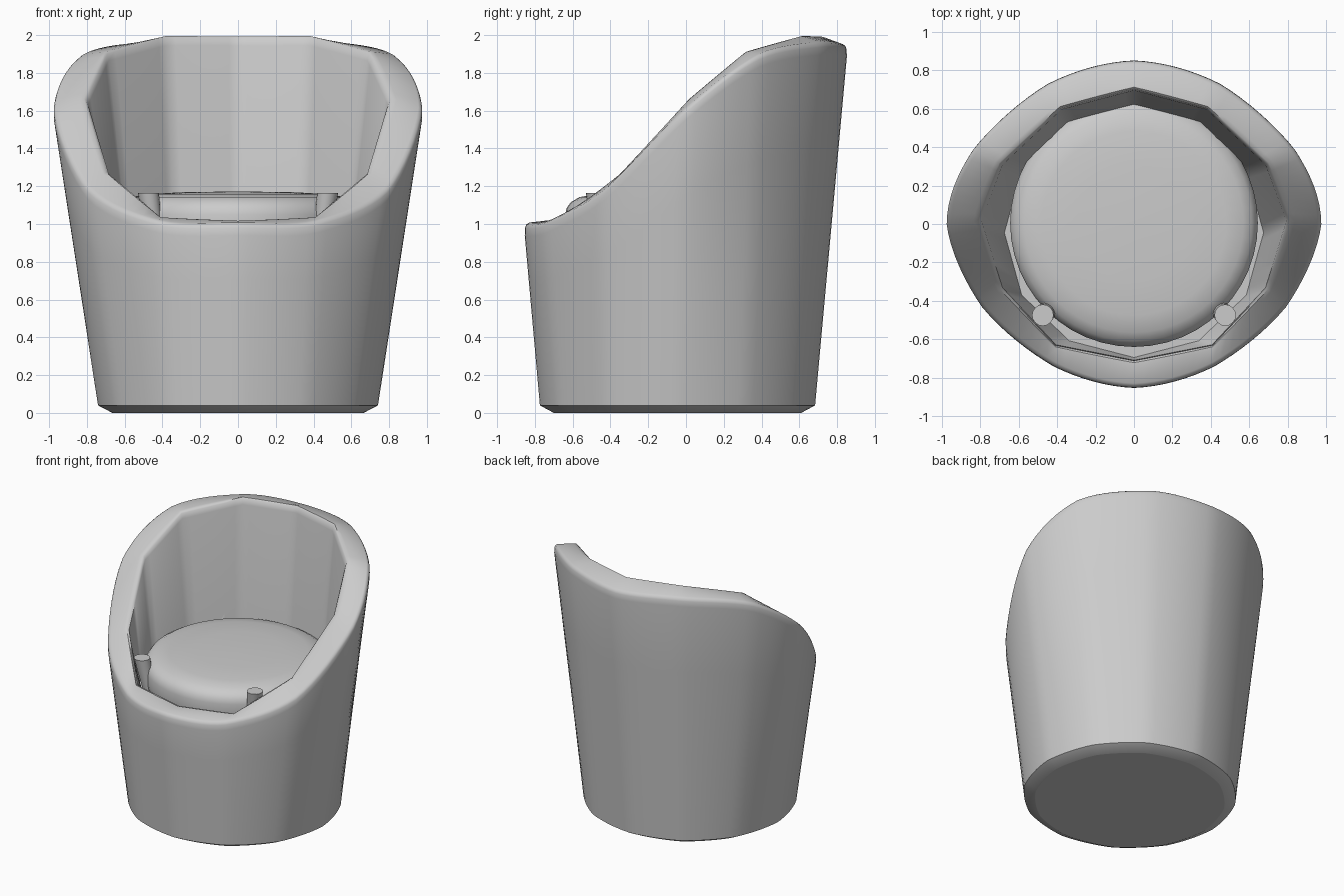
import bpy, bmesh, math
from mathutils import Vector

cube = bpy.data.objects.get("Cube")
if cube:
    bpy.data.objects.remove(cube)

# One plain grey for every part
grey = bpy.data.materials.new("plain grey")
grey.use_nodes = True
colour = (0.6, 0.6, 0.6, 1)
grey.diffuse_color = colour
grey.node_tree.nodes["Principled BSDF"].inputs["Base Color"].default_value = colour

PANELS, SUB = 12, 8
COLS = PANELS * SUB


def finish(bm, name, angle):
    bmesh.ops.recalc_face_normals(bm, faces=bm.faces)
    mesh = bpy.data.meshes.new(name)
    bm.to_mesh(mesh)
    bm.free()
    mesh.materials.append(grey)
    ob = bpy.data.objects.new(name, mesh)
    bpy.context.collection.objects.link(ob)
    bpy.ops.object.select_all(action="DESELECT")
    ob.select_set(True)
    bpy.context.view_layer.objects.active = ob
    bpy.ops.object.shade_smooth_by_angle(angle=math.radians(angle))


def loft(name, rings, angle):
    """Skin closed rings of equal length and cap both ends."""
    bm = bmesh.new()
    loops = [[bm.verts.new(p) for p in ring] for ring in rings]
    for low, high in zip(loops, loops[1:]):
        n = len(low)
        for i in range(n):
            j = (i + 1) % n
            bm.faces.new((low[i], low[j], high[j], high[i]))
    bm.faces.new(loops[0])
    bm.faces.new(loops[-1])
    finish(bm, name, angle)


def around(half):
    """Mirror half a turn of corner points to the whole turn."""
    points = [Vector(p) for p in half]
    return points + [Vector((-p.x, *p[1:])) for p in points[-2:0:-1]]


def oval(rx, ry, cy, z):
    """Corner points on an oval, starting at the front."""
    return [Vector((rx * math.sin(math.tau * k / PANELS),
                    cy - ry * math.cos(math.tau * k / PANELS), z)) for k in range(PANELS)]


def faceted(points):
    """Straight panels between the corner points."""
    return [points[k].lerp(points[(k + 1) % PANELS], s / SUB)
            for k in range(PANELS) for s in range(SUB)]


def curved(points):
    """Smooth closed curve through the corner points."""
    ring = []
    for k in range(PANELS):
        a, b, c, d = (points[(k + o) % PANELS] for o in (-1, 0, 1, 2))
        for s in range(SUB):
            t = s / SUB
            ring.append(b + 0.5 * t * (c - a + t * (2*a - 5*b + 4*c - d
                                                    + t * (3*(b - c) + d - a))))
    return ring


def blend(one, two, share):
    return [p.lerp(q, share) for p, q in zip(one, two)]


# Shell corners, front to back: foot, top of the outer wall, crest of the rim's inner side
foot = oval(0.735, 0.725, -0.045, 0)
rim_outer = around([(0, -.86, 1.01), (.42, -.748, 1.022), (.80, -.435, 1.195), (.985, 0, 1.62),
                    (.845, .39, 1.90), (.452, .735, 1.968), (0, .858, 1.955)])
rim_inner = around([(0, -.71, 1.02), (.41, -.63, 1.04), (.69, -.33, 1.285), (.80, .02, 1.67),
                    (.69, .31, 1.915), (.38, .60, 2.0), (0, .70, 2.0)])
low = blend(faceted(foot), curved(foot), 0.75)
high = blend(faceted(rim_outer), curved(rim_outer), 0.85)


def wall_ring(part, lift=0, inset=0):
    """Ring at a share of the rim height, then lifted along the wall and inset."""
    ring = []
    for p, q in zip(low, high):
        point = p.lerp(q, part + lift / q.z)
        ring.append(point - Vector((point.x, point.y, 0)).normalized() * inset)
    return ring


rings = [wall_ring(0, 0, 0.075), wall_ring(0, 0, 0.07), wall_ring(0, 0.04)]
rings += [wall_ring(part) for part in (0.35, 0.7)]
rings += [wall_ring(1, -drop, inset)
          for drop, inset in ((0.07, 0), (0.03, 0.005), (0.012, 0.014), (0.002, 0.03))]
edge, floor = faceted(rim_inner), faceted(oval(0.675, 0.65, -0.045, 0.9))
rings.append(blend(edge, rings[-1], 0.25))
rings += [blend([e - Vector((0, 0, drop)) for e in edge], rings[-1], share)
          for drop, share in ((0.004, 0.4), (0.015, 0.1))]
rings.append(blend(edge, floor, 0.05))
rings.append(floor)
loft("chair_shell", rings, 45)

# Round seat cushion
profile = [(.60, .88), (.635, .92), (.645, .97), (.645, 1.05), (.637, 1.085), (.615, 1.115),
           (.57, 1.142), (.48, 1.158), (.3, 1.168), (.05, 1.172)]
loft("seat_cushion",
     [[Vector((r * math.sin(math.tau * i / 48), 0.005 - r * math.cos(math.tau * i / 48), z))
       for i in range(48)] for r, z in profile], 40)


# Splayed leg tips around the cushion
def peg(name, bottom, top, radius):
    bottom, top = Vector(bottom), Vector(top)
    circle = [(math.cos(math.tau * i / 16), math.sin(math.tau * i / 16)) for i in range(16)]
    loft(name, [[end + Vector((x * r, y * r, 0)) for x, y in circle]
                for end, r in ((bottom, radius * 0.75), (top, radius))], 40)


for side, label in ((-1, "right"), (1, "left")):
    peg(f"front_{label}_peg", (side * .43, -.43, .86), (side * .475, -.475, 1.165), .056)
    peg(f"back_{label}_peg", (side * .43, .45, .86), (side * .475, .495, 1.165), .056)
